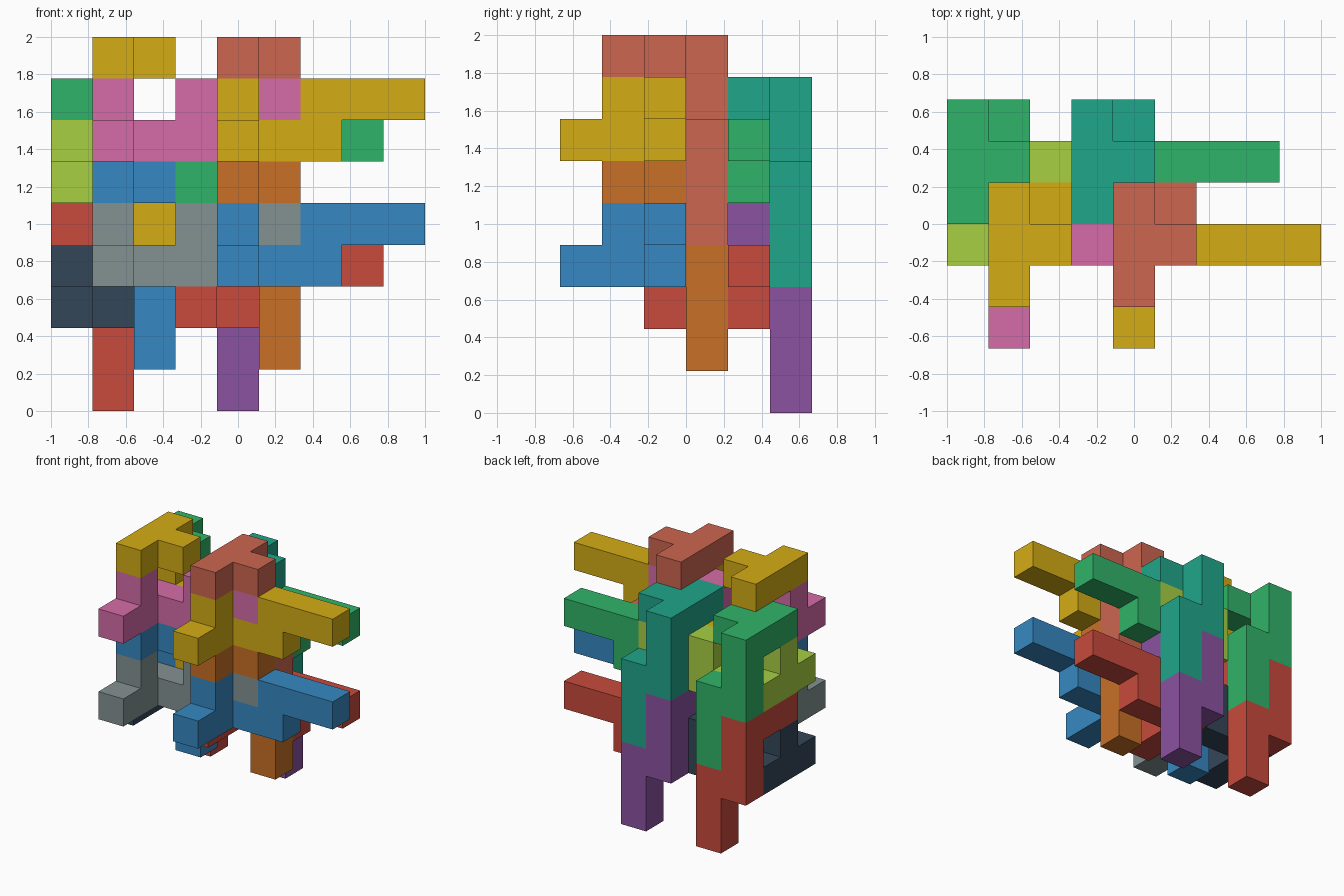
import bpy, bmesh, math
from mathutils import Vector

if "Cube" in bpy.data.objects:
    bpy.data.objects.remove(bpy.data.objects["Cube"])

U = 2 / 9                                  # edge length of one cell
ORIGIN = Vector((-1, -2 / 3, 0))


def material(name, hex_code):
    mat = bpy.data.materials.new(name)
    srgb = [int(hex_code[n:n + 2], 16) / 255 for n in (0, 2, 4)]
    mat.diffuse_color = [((c + 0.055) / 1.055) ** 2.4 for c in srgb] + [1]
    mat.use_nodes = True
    mat.node_tree.nodes["Principled BSDF"].inputs["Base Color"].default_value = mat.diffuse_color
    return mat


PALETTE = {name: material(name, code) for name, code in {
    "gold": "d4ac15", "salmon": "cd6650", "teal": "20a68a", "green": "30b468",
    "red": "c84a3c", "purple": "8c52a0", "blue": "3688c2", "orange": "c87026",
    "pink": "d66ca8", "lime": "a8d044", "navy": "344658", "grey": "849292",
}.items()}


def run(start, step, count):
    """Straight row of cells."""
    return [tuple(s + d * n for s, d in zip(start, step)) for n in range(count)]


def block_piece(name, cells, shift, colour):
    """Solid made of unit cells, keeping only the outer walls."""
    filled = {tuple(c + s for c, s in zip(cell, shift)) for cell in cells}
    bm = bmesh.new()
    for cell in filled:
        centre = Vector(cell) + Vector((0.5, 0.5, 0.5))
        for axis in range(3):
            for sign in (-1, 1):
                n = Vector((0, 0, 0))
                n[axis] = sign
                if tuple(int(c + d) for c, d in zip(cell, n)) in filled:
                    continue
                a = Vector((0, 0, 0))
                a[(axis + 1) % 3] = 0.5
                b = n.cross(a)
                corners = (a + b, b - a, -a - b, a - b)
                bm.faces.new([bm.verts.new((centre + n / 2 + c) * U + ORIGIN)
                              for c in corners])
    bmesh.ops.remove_doubles(bm, verts=bm.verts, dist=U / 100)
    bmesh.ops.dissolve_limit(bm, angle_limit=math.radians(1),
                             verts=bm.verts, edges=bm.edges)
    bmesh.ops.recalc_face_normals(bm, faces=bm.faces)
    mesh = bpy.data.meshes.new(name)
    bm.to_mesh(mesh)
    bm.free()
    mesh.materials.append(PALETTE[colour])
    bpy.context.collection.objects.link(bpy.data.objects.new(name, mesh))


# Upright piece: T-shaped cap, short drop, sideways step, hanging leg
UPRIGHT = (run((4, 1, 8), (0, 1, 0), 3) + [(5, 2, 8)]
           + run((4, 3, 7), (0, 0, -1), 2) + run((5, 3, 6), (0, 0, -1), 3))
# Lying piece: the same shape turned so its leg points sideways
LYING = (run((4, 0, 6), (0, 1, 0), 3) + [(4, 1, 7)]
         + run((5, 2, 6), (1, 0, 0), 2) + run((6, 2, 7), (1, 0, 0), 3))

# Colours in order: upper right, lower right, upper left, lower left
ROWS = [
    ("front_upright", UPRIGHT, (0, 0, 0), ("salmon", "orange", "gold", "blue")),
    ("back_upright", UPRIGHT, (-1, 2, -1), ("teal", "purple", "green", "red")),
    ("front_lying", LYING, (0, 0, 0), ("gold", "blue", "pink", "grey")),
    ("back_lying", LYING, (-1, 2, -1), ("green", "red", "lime", "navy")),
]
SPOTS = [("upper_right", 0, 0), ("lower_right", 0, -3),
         ("upper_left", -3, 0), ("lower_left", -3, -3)]

for row, cells, (x, y, z), colours in ROWS:
    for (spot, dx, dz), colour in zip(SPOTS, colours):
        block_piece(f"{row}_piece_{spot}", cells, (x + dx, y, z + dz), colour)
